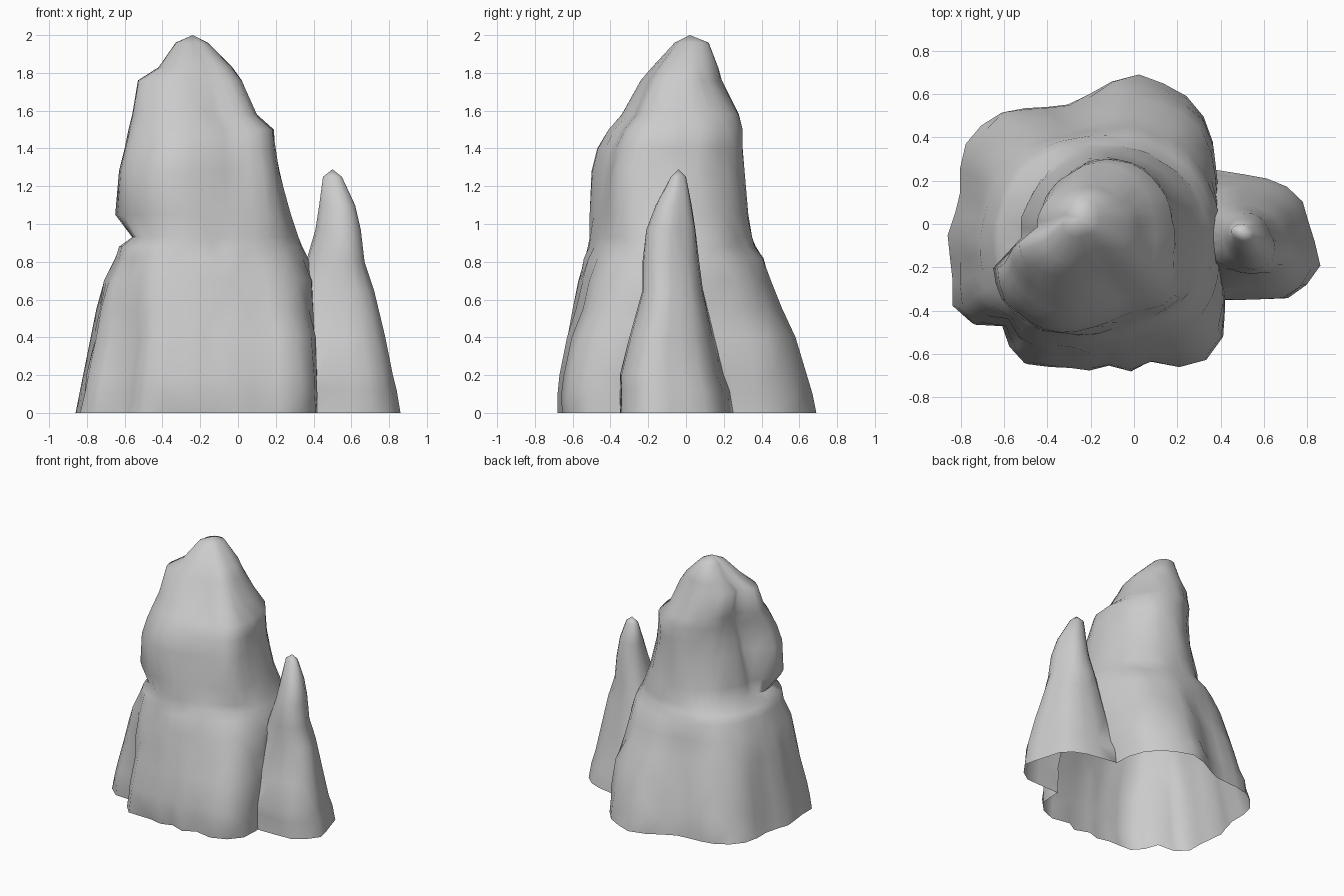
import bpy
import bmesh
import random
from math import atan2, cos, hypot, sin, tau, radians

random.seed(4)

default_cube = bpy.data.objects.get("Cube")
if default_cube:
    bpy.data.objects.remove(default_cube, do_unlink=True)

stone = bpy.data.materials.new("stone grey")
stone.use_nodes = True
stone.diffuse_color = (.6, .6, .6, 1)
stone.node_tree.nodes["Principled BSDF"].inputs["Base Color"].default_value = stone.diffuse_color


def fit(value, low, high, new_low, new_high):
    """Map a value from one range to another."""
    return new_low + (value - low) / (high - low) * (new_high - new_low)


def polar_radii(points, centre, count):
    """Resample an outline as radii at evenly spaced angles round a centre."""
    polar = sorted((atan2(y - centre[1], x - centre[0]) % tau,
                    hypot(x - centre[0], y - centre[1])) for x, y in points)
    first, last = polar[0], polar[-1]
    polar = [(last[0] - tau, last[1])] + polar + [(first[0] + tau, first[1])]
    radii = []
    for index in range(count):
        angle = tau * index / count
        for (a, low), (b, high) in zip(polar, polar[1:]):
            if a <= angle < b:
                radii.append(fit(angle, a, b, low, high))
                break
    return radii


def cross_section(radii, x_min, x_max, y_min, y_max, roughness):
    """Turn evenly spaced radii into an outline that fills the given box."""
    outline = []
    for index, radius in enumerate(radii):
        angle = tau * index / len(radii)
        radius *= 1 + random.uniform(-roughness, roughness)
        outline.append((radius * cos(angle), radius * sin(angle)))
    xs = [point[0] for point in outline]
    ys = [point[1] for point in outline]
    return [(fit(x, min(xs), max(xs), x_min, x_max),
             fit(y, min(ys), max(ys), y_min, y_max)) for x, y in outline]


def loft_rock(name, sections, levels, tip, roughness):
    """Skin a closed rock through levels of (z, section, box) and end at a tip.

    A fractional section number blends two neighbouring sections."""
    bm = bmesh.new()
    rings = []
    for z, section, *box in levels:
        lower = min(int(section), len(sections) - 2)
        radii = [low + (high - low) * (section - lower)
                 for low, high in zip(sections[lower], sections[lower + 1])]
        outline = cross_section(radii, *box, roughness)
        if not rings:
            # Buried skirt, trimmed away after the rocks are joined
            rings.append([bm.verts.new((x, y, -.1)) for x, y in outline])
        rings.append([bm.verts.new((x, y, z)) for x, y in outline])
    count = len(sections[0])
    for lower, upper in zip(rings, rings[1:]):
        for i in range(count):
            j = (i + 1) % count
            bm.faces.new((lower[i], lower[j], upper[j], upper[i]))
    apex = bm.verts.new(tip)
    for i in range(count):
        bm.faces.new((rings[-1][i], rings[-1][(i + 1) % count], apex))
    bm.faces.new(rings[0])
    bmesh.ops.recalc_face_normals(bm, faces=bm.faces)
    bmesh.ops.triangulate(bm, faces=bm.faces)
    mesh = bpy.data.meshes.new(name)
    bm.to_mesh(mesh)
    bm.free()
    mesh.materials.append(stone)
    rock = bpy.data.objects.new(name, mesh)
    bpy.context.collection.objects.link(rock)
    return rock


# Main rock: lobed foot, shelf round the back, then a leaning tower
foot = [(.42, -.2), (.42, 0), (.4, .15), (.39, .3), (.39, .42), (.3, .55),
        (0, .69), (-.25, .55), (-.4, .54), (-.62, .51), (-.78, .35),
        (-.79, .1), (-.86, 0), (-.86, -.1), (-.82, -.22), (-.85, -.33),
        (-.8, -.42), (-.7, -.46), (-.61, -.46), (-.53, -.62), (-.44, -.65),
        (-.34, -.62), (-.23, -.67), (-.12, -.63), (-.02, -.68), (.07, -.61),
        (.23, -.65), (.41, -.58), (.44, -.42)]
shelf = [(.36, 0), (.33, .12), (.25, .25), (.1, .35), (-.15, .4),
         (-.35, .38), (-.5, .28), (-.6, .12), (-.63, -.05), (-.62, -.2),
         (-.6, -.33), (-.5, -.46), (-.35, -.52), (-.1, -.5), (.1, -.44),
         (.25, -.35), (.34, -.2)]
tower = [(.2, 0), (.14, .18), (.02, .3), (-.15, .34), (-.33, .25),
         (-.45, .1), (-.47, -.05), (-.56, -.13), (-.65, -.2), (-.62, -.33),
         (-.53, -.42), (-.4, -.5), (-.2, -.48), (-.05, -.41), (.17, -.35),
         (.21, -.15)]
main_levels = [
    (0, 0, -.86, .42, -.68, .69),
    (.1, 0, -.84, .42, -.68, .67),
    (.2, .1, -.82, .42, -.67, .64),
    (.4, .25, -.78, .42, -.63, .58),
    (.55, .5, -.75, .41, -.6, .51),
    (.7, .7, -.71, .40, -.57, .45),
    (.82, .9, -.65, .37, -.54, .41),
    (.88, 1, -.63, .34, -.52, .37),
    (.93, 1.3, -.56, .32, -.51, .35),
    (1.05, 1.7, -.65, .28, -.51, .33),
    (1.28, 2, -.63, .22, -.5, .31),
    (1.4, 2, -.6, .2, -.47, .3),
    (1.5, 2, -.58, .19, -.41, .3),
    (1.58, 2, -.56, .1, -.34, .28),
    (1.76, 1.8, -.53, .02, -.24, .19),
    (1.83, 1.6, -.42, -.03, -.18, .17),
    (1.96, 1.4, -.33, -.16, -.06, .12),
]
main_rock = loft_rock(
    "main_rock",
    [polar_radii(outline, (-.2, -.05), 40) for outline in (foot, shelf, tower)],
    main_levels, (-.24, .02, 2), .012)

# Side spire: slim finger of rock whose foot runs into the main rock
spire_foot = [(.86, -.18), (.8, -.04), (.77, .11), (.63, .2), (.47, .23),
              (.3, .25), (.25, 0), (.3, -.32), (.55, -.33), (.68, -.35),
              (.79, -.28)]
spire_top = [(.43, 0), (.5, .05), (.6, .04), (.65, -.03), (.66, -.2),
             (.6, -.23), (.5, -.2), (.42, -.1)]
spire_levels = [
    (0, 0, .25, .86, -.35, .25),
    (.12, 0, .25, .84, -.35, .23),
    (.2, .1, .26, .82, -.35, .2),
    (.4, .3, .28, .78, -.3, .15),
    (.65, .6, .32, .72, -.23, .09),
    (.8, .8, .36, .67, -.23, .07),
    (.97, 1, .41, .65, -.21, .05),
    (1.1, 1, .43, .62, -.16, .03),
    (1.25, 1, .45, .55, -.08, 0),
]
side_spire = loft_rock(
    "side_spire",
    [polar_radii(outline, (.55, -.08), 18) for outline in (spire_foot, spire_top)],
    spire_levels, (.5, -.04, 1.29), .01)

# Join the two rocks into one skin
bpy.ops.object.select_all(action="DESELECT")
bpy.context.view_layer.objects.active = main_rock
main_rock.select_set(True)
union = main_rock.modifiers.new("join spire", "BOOLEAN")
union.operation = "UNION"
union.solver = "EXACT"
union.object = side_spire
bpy.ops.object.modifier_apply(modifier=union.name)
bpy.data.objects.remove(side_spire, do_unlink=True)

# Trim the skirt so the rock is an open shell standing on the ground
bm = bmesh.new()
bm.from_mesh(main_rock.data)
bmesh.ops.bisect_plane(bm, geom=bm.verts[:] + bm.edges[:] + bm.faces[:],
                       dist=.0001, plane_co=(0, 0, 0), plane_no=(0, 0, 1),
                       clear_inner=True)
bm.to_mesh(main_rock.data)
bm.free()

main_rock.name = "rock_with_spire"
bpy.ops.object.shade_smooth_by_angle(angle=radians(70))
